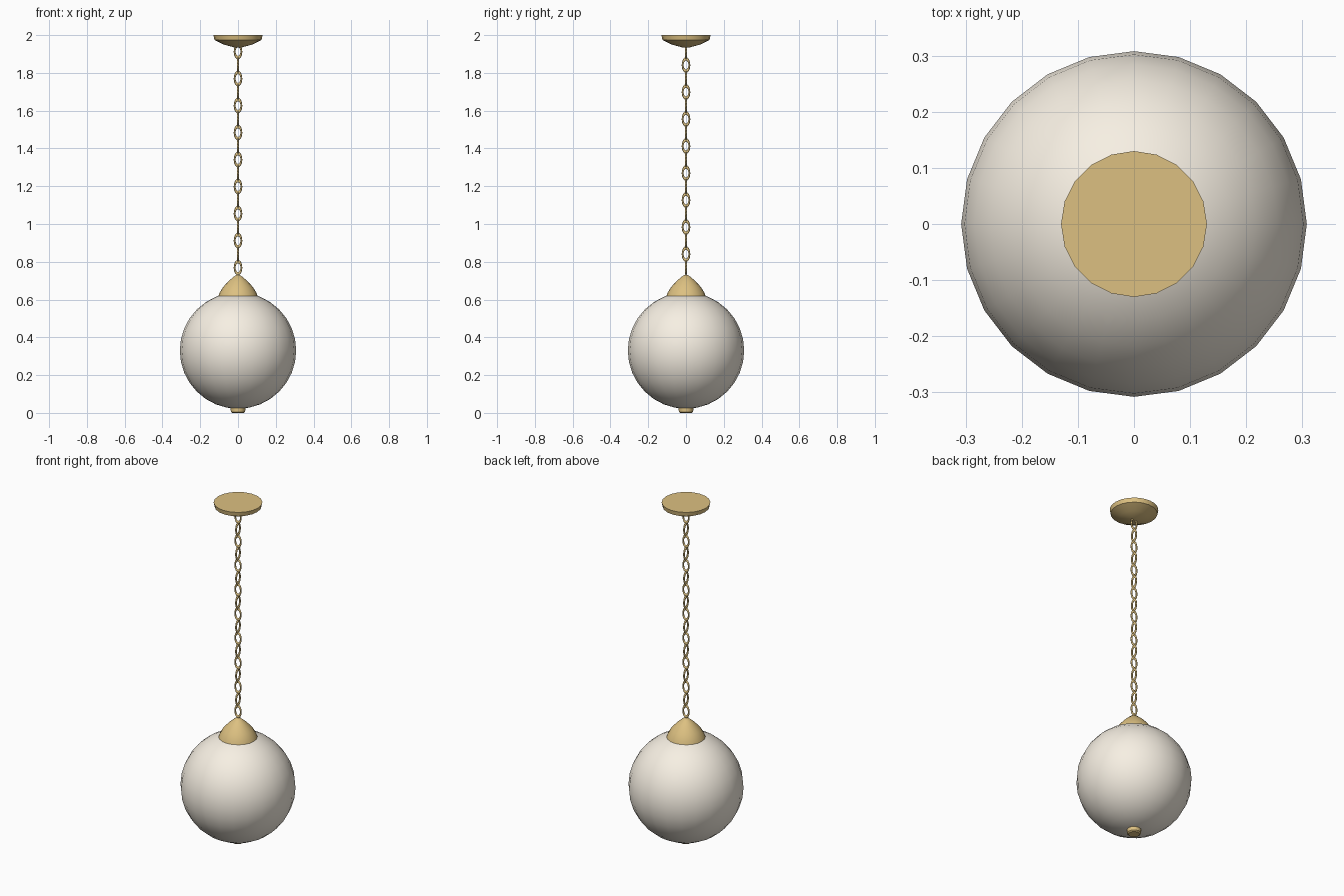
import bpy, math

if "Cube" in bpy.data.objects:
    bpy.data.objects.remove(bpy.data.objects["Cube"])


def material(name, rgb):
    m = bpy.data.materials.new(name)
    m.diffuse_color = (*rgb, 1)
    m.use_nodes = True
    m.node_tree.nodes["Principled BSDF"].inputs["Base Color"].default_value = m.diffuse_color
    return m


brass = material("brass", (0.72, 0.53, 0.22))
milk_glass = material("milk_glass", (0.93, 0.87, 0.77))


def finish(obj, name, mat, angle=35):
    obj.name = name
    obj.data.materials.append(mat)
    bpy.ops.object.select_all(action='DESELECT')
    obj.select_set(True)
    bpy.context.view_layer.objects.active = obj
    bpy.ops.object.shade_smooth_by_angle(angle=math.radians(angle))
    return obj


def lathe(name, profile, sides, mat):
    """Closed turned part; profile is (radius, z) from top to bottom, r = 0 makes a pole."""
    verts, faces, rings = [], [], []
    for r, z in profile:
        n = 1 if r == 0 else sides
        rings.append([len(verts) + i for i in range(n)])
        verts += [(r * math.cos(math.tau * i / sides), r * math.sin(math.tau * i / sides), z)
                  for i in range(n)]
    for a, b in zip(rings, rings[1:]):
        for i in range(sides):
            j = (i + 1) % sides
            quad = [a[i % len(a)], b[i % len(b)], b[j % len(b)], a[j % len(a)]]
            faces.append(list(dict.fromkeys(quad)))
    mesh = bpy.data.meshes.new(name)
    mesh.from_pydata(verts, [], faces)
    obj = bpy.data.objects.new(name, mesh)
    bpy.context.collection.objects.link(obj)
    return finish(obj, name, mat)


# Ceiling plate
lathe("ceiling_canopy", [(0, 2.0), (0.13, 2.0), (0.125, 1.975), (0.075, 1.95),
                         (0.02, 1.935), (0, 1.935)], 20, brass)

# Chain of oval links, alternately turned a quarter
LINKS = 17
for i in range(LINKS):
    z = 1.913 - i * 0.0715
    bpy.ops.mesh.primitive_torus_add(major_segments=14, minor_segments=6,
                                     major_radius=0.018, minor_radius=0.005,
                                     location=(0, 0, z))
    link = bpy.context.object
    for v in link.data.vertices:
        x, y, h = v.co
        v.co = (x, h, y * 1.8) if i % 2 == 0 else (h, -x, -y * 1.8)
    link.data.flip_normals() if i % 2 == 0 else None
    finish(link, f"chain_link_{i + 1}", brass, 80)

# Bell-shaped cap on the globe
lathe("globe_cap", [(0, 0.732), (0.014, 0.728), (0.05, 0.698), (0.08, 0.665),
                    (0.098, 0.635), (0.105, 0.615), (0, 0.615)], 20, brass)

# Glass globe
bpy.ops.mesh.primitive_uv_sphere_add(segments=24, ring_count=16, radius=0.308,
                                     location=(0, 0, 0.33))
finish(bpy.context.object, "glass_globe", milk_glass)

# Small bottom finial
lathe("bottom_finial", [(0, 0.035), (0.04, 0.035), (0.038, 0.006), (0.03, 0.0), (0, 0.0)],
      12, brass)
